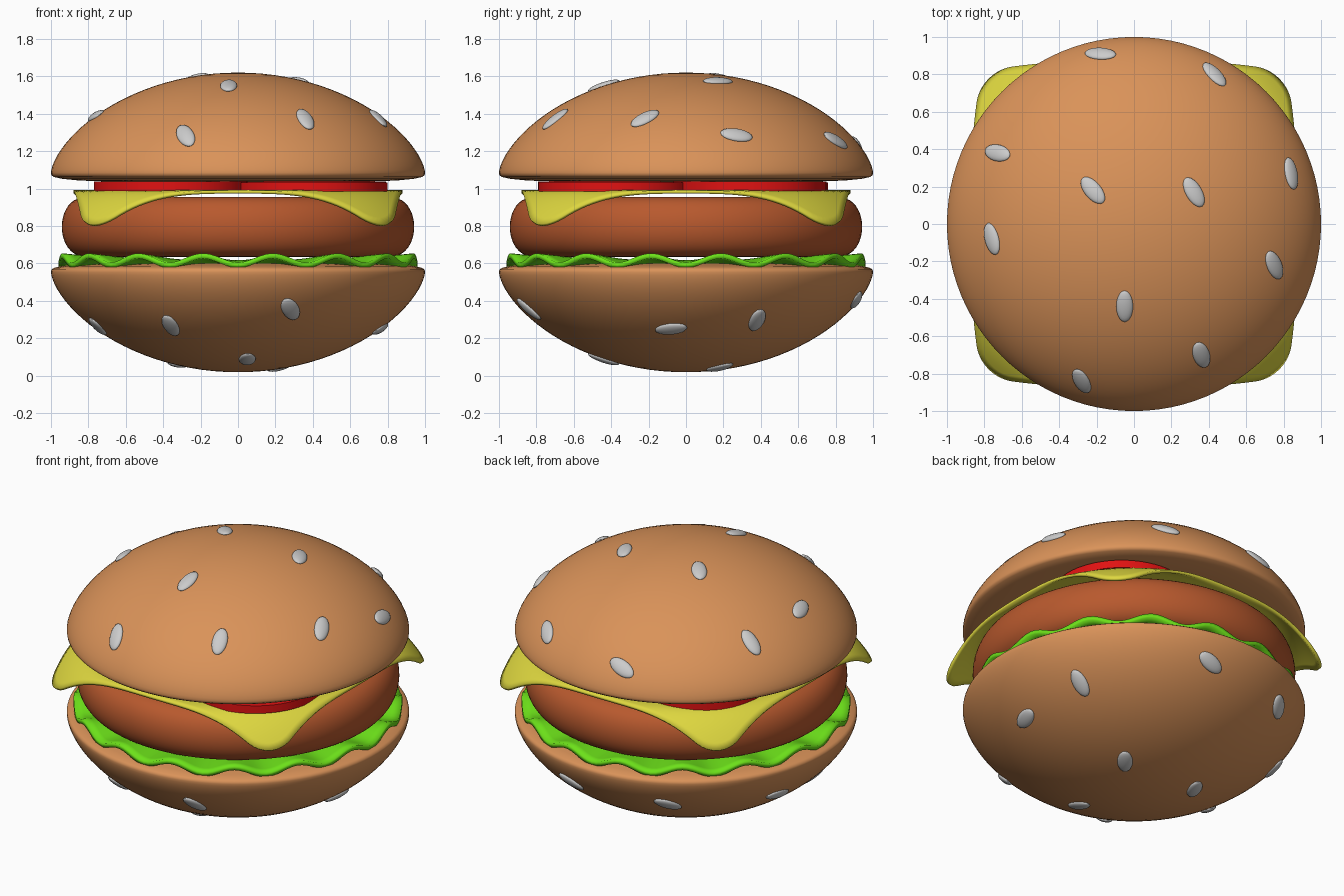
import bpy, bmesh
from math import sin, cos, pi, sqrt, radians, hypot
from mathutils import Matrix, Vector

if "Cube" in bpy.data.objects:
    bpy.data.objects.remove(bpy.data.objects["Cube"])


def material(name, rgb):
    m = bpy.data.materials.new(name)
    m.diffuse_color = (*rgb, 1)
    m.use_nodes = True
    m.node_tree.nodes["Principled BSDF"].inputs["Base Color"].default_value = m.diffuse_color
    return m


BUN = material("bun", (0.70, 0.29, 0.10))
MEAT = material("meat", (0.48, 0.10, 0.027))
GREEN = material("leaf", (0.15, 0.75, 0.01))
YELLOW = material("cheese", (0.73, 0.68, 0.05))
RED = material("tomato", (0.75, 0.006, 0.006))


def finish(name, bm, mat=None, angle=50):
    bmesh.ops.recalc_face_normals(bm, faces=bm.faces)
    me = bpy.data.meshes.new(name)
    bm.to_mesh(me)
    bm.free()
    ob = bpy.data.objects.new(name, me)
    bpy.context.collection.objects.link(ob)
    if mat:
        me.materials.append(mat)
    bpy.ops.object.select_all(action='DESELECT')
    ob.select_set(True)
    bpy.context.view_layer.objects.active = ob
    bpy.ops.object.shade_smooth_by_angle(angle=radians(angle))
    return ob


def lathe(name, profile, mat, steps=96):
    bm = bmesh.new()
    vs = [bm.verts.new((r, 0, z)) for r, z in profile]
    edges = [bm.edges.new(p) for p in zip(vs, vs[1:])]
    bmesh.ops.spin(bm, geom=vs + edges, cent=(0, 0, 0), axis=(0, 0, 1),
                   angle=2 * pi, steps=steps)
    bmesh.ops.remove_doubles(bm, verts=bm.verts, dist=1e-4)
    return finish(name, bm, mat)


# Bun: domed top, rounded rim, nearly flat cut face
def dome(r):
    return 1.085 + 0.535 * max(0, 1 - r * r) ** 0.65


bun = [(sin(t), dome(sin(t))) for t in [pi / 2 * i / 24 for i in range(25)]]
bun += [(0.998, 1.072), (0.985, 1.062), (0.94, 1.052), (0.85, 1.043), (0.7, 1.038), (0, 1.036)]
lathe("top_bun", bun, BUN)

# Seeds: flattened ellipsoids lying on the dome (x, y, heading in plan)
seeds = [(-.18, .91, -5), (.43, .80, -48), (-.73, .38, -15), (-.22, .18, -50),
         (.32, .17, -60), (.84, .27, -80), (-.76, -.08, -75), (.75, -.22, -65),
         (-.05, -.44, 90), (.36, -.70, -70), (-.28, -.84, -65)]
bm = bmesh.new()
for x, y, a in seeds:
    r = hypot(x, y)
    slope = 0.6955 * (1 - r * r) ** -0.35
    n = Vector((slope * x, slope * y, 1)).normalized()
    c, s = cos(radians(a)), sin(radians(a))
    t = Vector((c, s, -(n.x * c + n.y * s) / n.z)).normalized()
    rot = Matrix((t, n.cross(t), n)).transposed().to_4x4()
    m = Matrix.Translation((x, y, dome(r))) @ rot @ Matrix.Diagonal((.088, .045, .02, 1))
    bmesh.ops.create_uvsphere(bm, u_segments=20, v_segments=12, radius=1, matrix=m)
finish("top_seeds", bm)

# Bottom bun and its seeds: the top half turned over
for part in ("bun", "seeds"):
    ob = bpy.data.objects["top_" + part].copy()
    ob.name = "bottom_" + part
    ob.rotation_euler = (0, pi, 0)
    ob.location.z = 1.638
    bpy.context.collection.objects.link(ob)

# Patty: thick disc with rounded sides
side = [(0.80 + 0.142 * cos(t) ** 0.8, 0.795 + 0.16 * sin(t))
        for t in [pi / 2 * (i / 10 - 1) * 0.9999 for i in range(21)]]
lathe("patty", [(0, 0.635)] + side + [(0, 0.955)], MEAT)

# Lettuce: disc with sixteen waves round the rim
bm = bmesh.new()
N = 192
rings = []
for r in (0.3, 0.6, 0.72, 0.8, 0.86, 0.91, 0.96):
    w = max(0, (r - 0.6) / 0.36)
    ring = []
    for i in range(N):
        a = 2 * pi * i / N
        wave = -cos(16 * a)
        ring.append(bm.verts.new((r * cos(a), r * sin(a), 0.605 + w * (0.01 + 0.025 * wave))))
    rings.append(ring)
bm.faces.new(rings[0])
for p, q in zip(rings, rings[1:]):
    for i in range(N):
        j = (i + 1) % N
        bm.faces.new((p[i], q[i], q[j], p[j]))
lettuce = finish("lettuce", bm, GREEN)
sol = lettuce.modifiers.new("thickness", 'SOLIDIFY')
sol.thickness, sol.offset = 0.028, 0

# Cheese: rounded square sheet with drooping corners
bm = bmesh.new()
bmesh.ops.create_grid(bm, x_segments=48, y_segments=48, size=0.88)
rc = 0.2
for v in bm.verts:
    x, y = v.co.x, v.co.y
    qx, qy = abs(x) - 0.88 + rc, abs(y) - 0.88 + rc
    if qx > 1e-5 and qy > 1e-5:
        k = max(qx, qy) / hypot(qx, qy)
        x = (0.88 - rc + qx * k) * (1 if x > 0 else -1)
        y = (0.88 - rc + qy * k) * (1 if y > 0 else -1)
    d = max(0, (hypot(x, y) - 0.88) / 0.28)
    shrink = 1 - 0.06 * d
    v.co = (x * shrink, y * shrink, 0.982 - 0.175 * d ** 1.6)
cheese = finish("cheese", bm, YELLOW)
sol = cheese.modifiers.new("thickness", 'SOLIDIFY')
sol.thickness, sol.offset = 0.018, 0

# Tomato: four slices, one towards each corner
for i, (x, y, z) in enumerate([(.38, .34, 1.012), (-.36, .35, 1.008),
                               (-.36, -.38, 1.012), (.39, -.38, 1.008)]):
    bm = bmesh.new()
    bmesh.ops.create_cone(bm, cap_ends=True, segments=64, radius1=0.41, radius2=0.41,
                          depth=0.05, matrix=Matrix.Translation((x, y, z)))
    finish(f"tomato_slice_{i + 1}", bm, RED)
